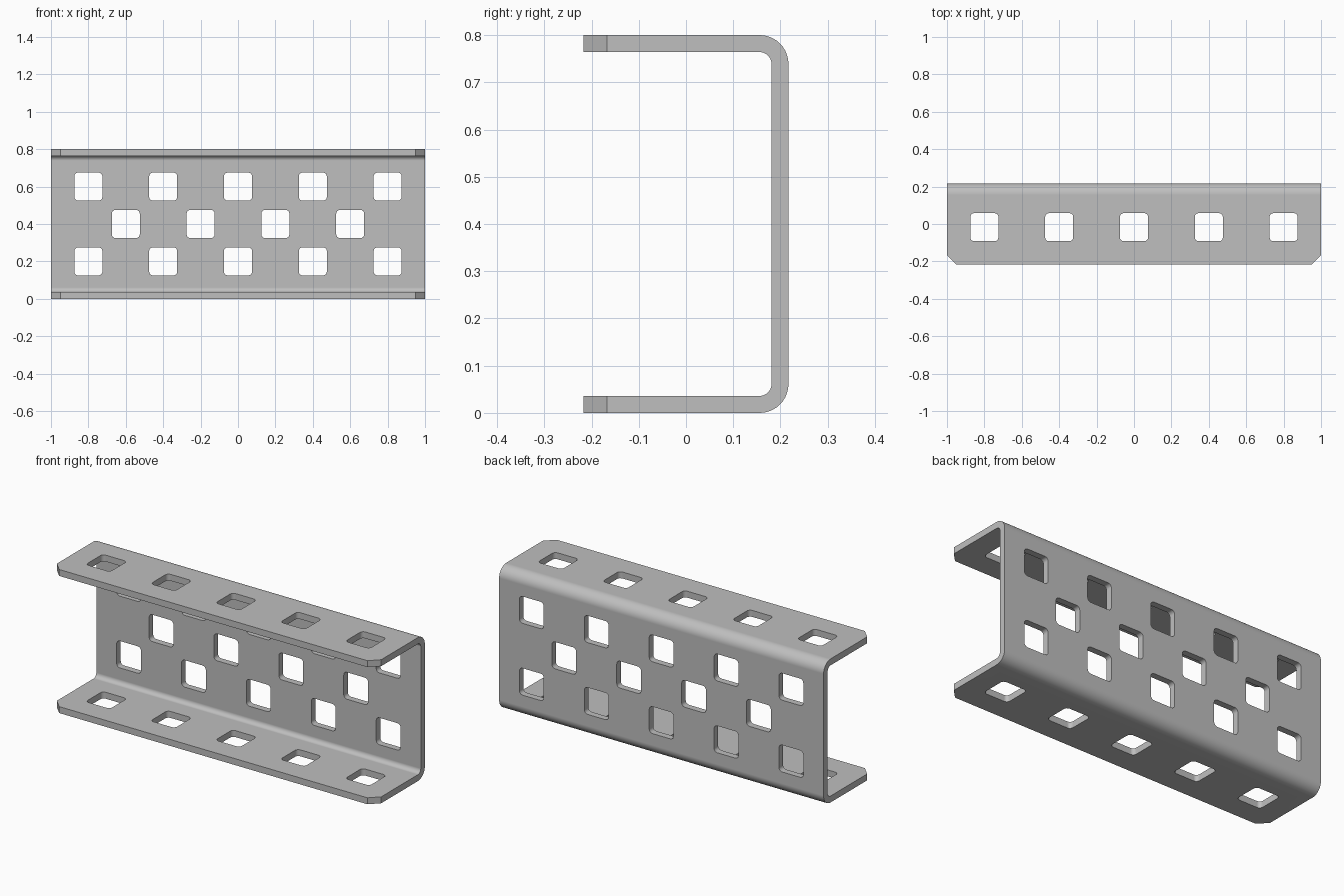
import bpy, bmesh
from math import sin, cos, pi
from mathutils import Matrix, Vector

cube = bpy.data.objects.get("Cube")
if cube:
    bpy.data.objects.remove(cube, do_unlink=True)

LENGTH, HEIGHT, DEPTH = 2.0, 0.8, 0.434
WALL, BEND, HOLE, HOLE_R, CHAMFER = 0.036, 0.061, 0.15, 0.02, 0.05
FRONT, BACK = -DEPTH / 2, DEPTH / 2

# Single galvanised grey
steel = bpy.data.materials.new("grey steel")
steel.use_nodes = True
grey = (0.52, 0.52, 0.52, 1)
steel.diffuse_color = grey
bsdf = next(n for n in steel.node_tree.nodes if n.type == 'BSDF_PRINCIPLED')
bsdf.inputs["Base Color"].default_value = grey
bsdf.inputs["Roughness"].default_value = 0.6


def arc(cx, cy, r, start, steps):
    """Quarter circle of points, counter-clockwise from the start angle."""
    return [(cx + r * cos(start + pi / 2 * i / steps),
             cy + r * sin(start + pi / 2 * i / steps)) for i in range(steps + 1)]


def prism(bm, points, length, matrix):
    """Extrude a closed outline along local z, then place it."""
    verts = [bm.verts.new(matrix @ Vector((x, y, 0))) for x, y in points]
    face = bm.faces.new(verts)
    out = bmesh.ops.extrude_face_region(bm, geom=[face])
    moved = [g for g in out["geom"] if isinstance(g, bmesh.types.BMVert)]
    bmesh.ops.translate(bm, verts=moved, vec=matrix.to_3x3() @ Vector((0, 0, length)))


def finish(bm, name):
    bmesh.ops.recalc_face_normals(bm, faces=bm.faces)
    mesh = bpy.data.meshes.new(name)
    bm.to_mesh(mesh)
    bm.free()
    mesh.materials.append(steel)
    obj = bpy.data.objects.new(name, mesh)
    bpy.context.collection.objects.link(obj)
    return obj


# Bent channel: C profile in (y, z), swept along x
c = BACK - BEND
outer = arc(c, BEND, BEND, -pi / 2, 10) + arc(c, HEIGHT - BEND, BEND, 0, 10)
inner = (arc(c, BEND, BEND - WALL, -pi / 2, 10)
         + arc(c, HEIGHT - BEND, BEND - WALL, 0, 10))
profile = ([(FRONT, 0)] + outer + [(FRONT, HEIGHT), (FRONT, HEIGHT - WALL)]
           + inner[::-1] + [(FRONT, WALL)])
along_x = Matrix(((0, 0, 1, -LENGTH / 2), (1, 0, 0, 0), (0, 1, 0, 0), (0, 0, 0, 1)))
bm = bmesh.new()
prism(bm, profile, LENGTH, along_x)
channel = finish(bm, "channel")

# Rounded square outline for the holes
h = HOLE / 2 - HOLE_R
square = []
for i, (sx, sy) in enumerate(((1, 1), (-1, 1), (-1, -1), (1, -1))):
    square += arc(sx * h, sy * h, HOLE_R, i * pi / 2, 4)

bm = bmesh.new()
five = [-0.8 + 0.4 * i for i in range(5)]
four = [-0.6 + 0.4 * i for i in range(4)]

# Holes through both flanges
for x in five:
    prism(bm, square, HEIGHT + 0.2, Matrix.Translation((x, FRONT + 0.2, -0.1)))

# Staggered rows of holes through the back wall
for z, row in ((0.2, five), (0.4, four), (0.6, five)):
    for x in row:
        prism(bm, square, 0.2,
              Matrix.Translation((x, BACK + 0.08, z)) @ Matrix.Rotation(pi / 2, 4, 'X'))

# Chamfered front corners of both flanges
e = 0.1
for s in (1, -1):
    corner = [(s * (1 - CHAMFER - e), FRONT - e), (s * (1 + e), FRONT - e),
              (s * (1 + e), FRONT + CHAMFER + e)]
    prism(bm, corner, HEIGHT + 0.2, Matrix.Translation((0, 0, -0.1)))

cutter = finish(bm, "hole_cutter")
cutter.hide_render = True

# Cut, then remove the helper
cut = channel.modifiers.new("cut holes", 'BOOLEAN')
cut.operation = 'DIFFERENCE'
cut.solver = 'EXACT'
cut.object = cutter
bpy.ops.object.select_all(action='DESELECT')
bpy.context.view_layer.objects.active = channel
channel.select_set(True)
bpy.ops.object.modifier_apply(modifier=cut.name)
bpy.data.objects.remove(cutter, do_unlink=True)

# Smooth bends and hole corners, crisp cut edges
bpy.ops.object.shade_smooth_by_angle(angle=pi / 6)
weighted = channel.modifiers.new("flat walls", 'WEIGHTED_NORMAL')
weighted.keep_sharp = True
